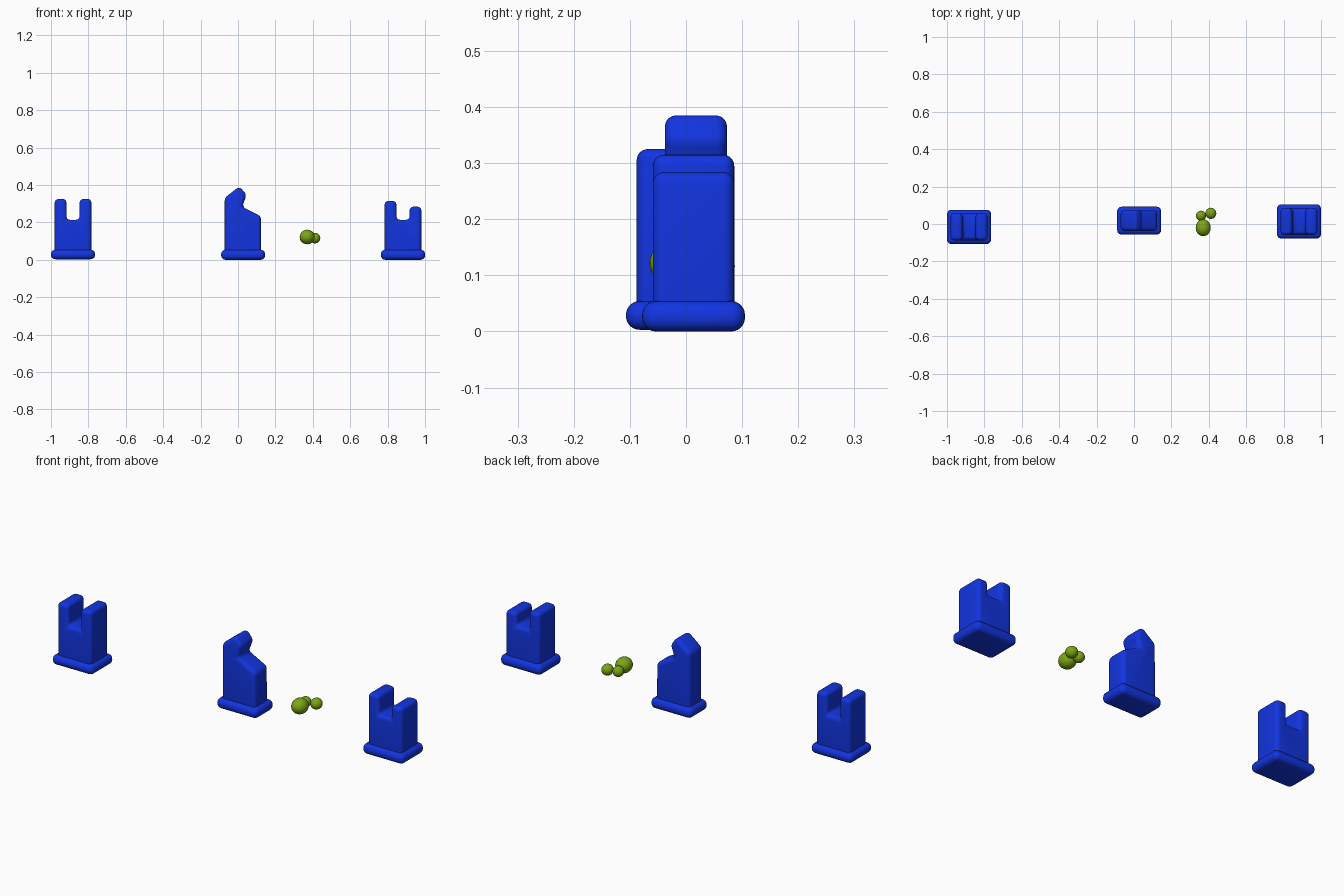
import bpy, bmesh, math

if "Cube" in bpy.data.objects:
    bpy.data.objects.remove(bpy.data.objects["Cube"])


def material(name, rgb):
    m = bpy.data.materials.new(name)
    m.diffuse_color = (*rgb, 1)
    m.use_nodes = True
    m.node_tree.nodes["Principled BSDF"].inputs["Base Color"].default_value = m.diffuse_color
    return m


BLUE = material("blue", (0.006, 0.035, 0.75))
GREEN = material("green", (0.2, 0.38, 0.008))


def rounded_prism(name, profile, y0, y1, radius, smooth_angle=40):
    """Extrude an x-z profile from y0 to y1 and round every edge."""
    bm = bmesh.new()
    face = bm.faces.new([bm.verts.new((x, y0, z)) for x, z in profile])
    ext = bmesh.ops.extrude_face_region(bm, geom=[face])
    verts = [v for v in ext["geom"] if isinstance(v, bmesh.types.BMVert)]
    bmesh.ops.translate(bm, verts=verts, vec=(0, y1 - y0, 0))
    bmesh.ops.recalc_face_normals(bm, faces=bm.faces)
    bmesh.ops.bevel(bm, geom=list(bm.edges), offset=radius, offset_type='OFFSET',
                    segments=6, profile=0.5, affect='EDGES', clamp_overlap=True)
    bmesh.ops.recalc_face_normals(bm, faces=bm.faces)
    me = bpy.data.meshes.new(name)
    bm.to_mesh(me)
    bm.free()
    me.materials.append(BLUE)
    ob = bpy.data.objects.new(name, me)
    bpy.context.collection.objects.link(ob)
    bpy.context.view_layer.objects.active = ob
    bpy.ops.object.select_all(action='DESELECT')
    ob.select_set(True)
    bpy.ops.object.shade_smooth_by_angle(angle=math.radians(smooth_angle))
    return ob


def base(name, x0, x1, y0, y1, z0):
    rounded_prism(name, [(x0, z0), (x1, z0), (x1, 0.054), (x0, 0.054)], y0, y1, 0.024)


def tower(name, x, y, left_top, right_top, z0):
    """Base plus a block with two prongs and a slot between them."""
    base(name + "_base", x - 0.118, x + 0.118, y - 0.0915, y + 0.0915, z0)
    w, s, floor = 0.098, 0.0355, 0.214
    rounded_prism(name + "_body", [
        (x - w, 0.015), (x + w, 0.015), (x + w, right_top), (x + s, right_top),
        (x + s, floor), (x - s, floor), (x - s, left_top), (x - w, left_top)],
        y - 0.0725, y + 0.0725, 0.02)


# outer towers
tower("left_tower", -0.882, -0.0155, 0.325, 0.325, 0.003)
tower("right_tower", 0.882, 0.0135, 0.315, 0.284, 0.0)

# centre piece with leaning head
base("centre_base", -0.09, 0.145, -0.0565, 0.0925, 0.0)
rounded_prism("centre_body", [
    (-0.071, 0.015), (0.124, 0.015), (0.124, 0.232), (0.022, 0.284),
    (0.046, 0.347), (0.008, 0.393), (-0.071, 0.332)],
    -0.0375, 0.073, 0.02)

# cluster of green berries
for name, pos, size in [
        ("large_berry", (0.370, -0.020, 0.122), (0.040, 0.045, 0.039)),
        ("small_berry_left", (0.358, 0.044, 0.116), (0.027, 0.027, 0.027)),
        ("small_berry_right", (0.411, 0.057, 0.116), (0.029, 0.030, 0.028))]:
    bpy.ops.mesh.primitive_uv_sphere_add(segments=32, ring_count=16, location=pos)
    ob = bpy.context.object
    ob.name = name
    ob.scale = size
    ob.data.materials.append(GREEN)
    bpy.ops.object.shade_smooth()
